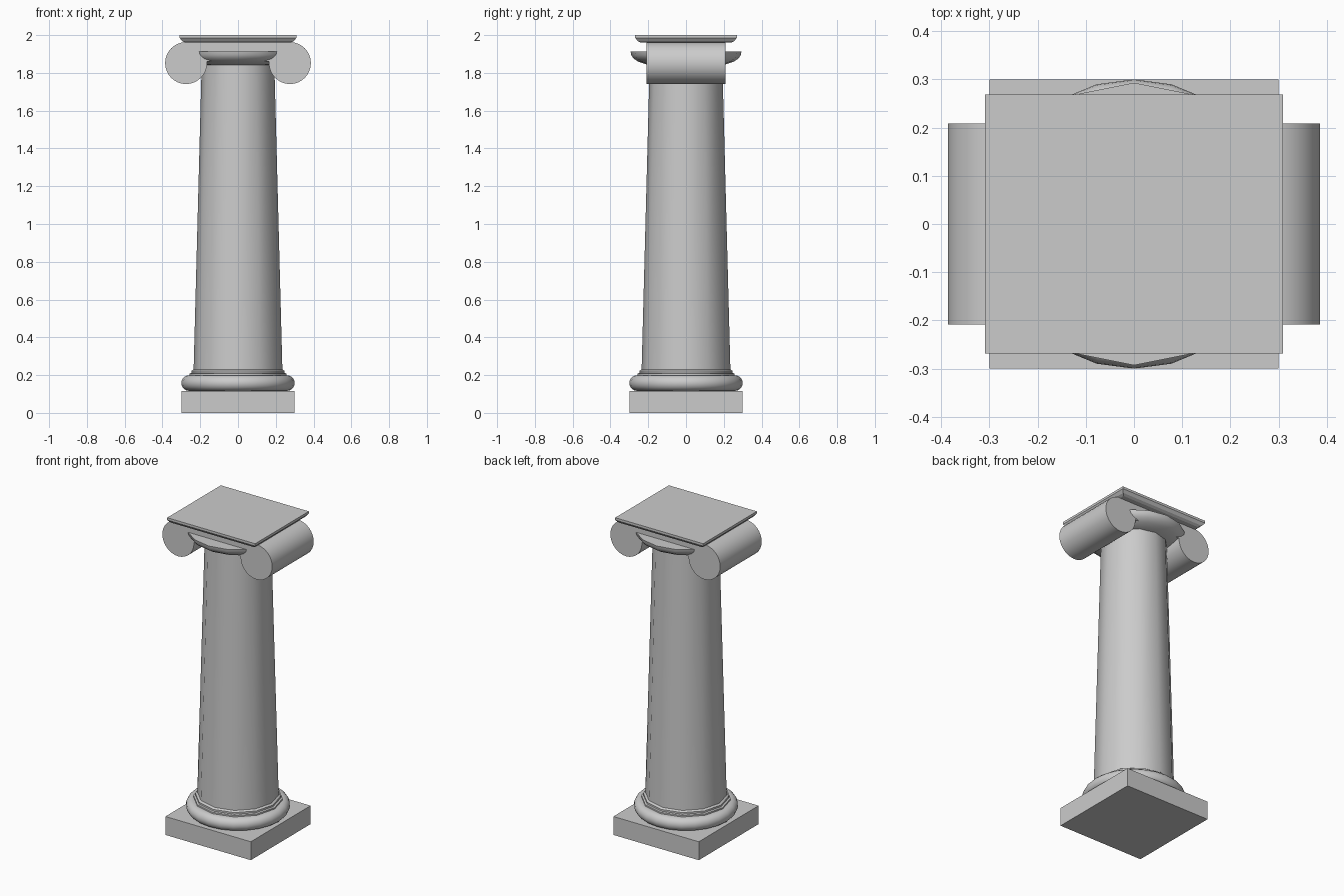
import bpy
from math import cos, sin, pi, radians

if "Cube" in bpy.data.objects:
    bpy.data.objects.remove(bpy.data.objects["Cube"])


def make(name, verts, faces, smooth=None):
    mesh = bpy.data.meshes.new(name)
    mesh.from_pydata(verts, [], faces)
    obj = bpy.data.objects.new(name, mesh)
    bpy.context.collection.objects.link(obj)
    if smooth:
        bpy.ops.object.select_all(action='DESELECT')
        obj.select_set(True)
        bpy.context.view_layer.objects.active = obj
        bpy.ops.object.shade_smooth_by_angle(angle=radians(smooth))
    return obj


def stack(name, rings, smooth=None):
    """Closed solid from a list of equal-sized vertex rings."""
    n = len(rings[0])
    verts = [v for ring in rings for v in ring]
    faces = [tuple(range(n))[::-1], tuple(range(len(verts) - n, len(verts)))]
    for k in range(len(rings) - 1):
        for i in range(n):
            j = (i + 1) % n
            faces.append((k * n + i, k * n + j, (k + 1) * n + j, (k + 1) * n + i))
    return make(name, verts, faces, smooth)


def turned(name, profile, n, smooth=35):
    return stack(name, [[(r * cos(2 * pi * i / n), r * sin(2 * pi * i / n), z)
                         for i in range(n)] for r, z in profile], smooth)


def block(name, levels):
    return stack(name, [[(-x, -y, z), (x, -y, z), (x, y, z), (-x, y, z)]
                        for x, y, z in levels])


# Base: square plinth and round moulding
block("plinth", [(0.3, 0.3, 0), (0.3, 0.3, 0.117)])
moulding = [(0.26 + 0.04 * cos(a), 0.158 + 0.041 * sin(a))
            for a in [-pi / 2 + pi * i / 10 for i in range(11)]]
turned("base_moulding", moulding, 24)

# Tapered twelve-sided shaft with stepped foot
turned("shaft", [(0.258, 0.195), (0.258, 0.208), (0.247, 0.211), (0.247, 0.222),
                 (0.235, 0.23), (0.192, 1.86)], 12)

# Bowl-shaped cushion under the scrolls
turned("cushion", [(0.17, 1.838), (0.21, 1.845), (0.25, 1.858), (0.278, 1.876),
                   (0.29, 1.895), (0.293, 1.912)], 16)

# Scroll cylinders lying along y, joined by a flat band
for side, label in ((-1, "left"), (1, "right")):
    ring = [(side * 0.275 + 0.111 * cos(2 * pi * i / 32),
             1.852 + 0.111 * sin(2 * pi * i / 32)) for i in range(32)]
    stack("scroll_" + label, [[(x, y, z) for x, z in ring] for y in (0.208, -0.208)], 35)
block("scroll_band", [(0.275, 0.208, 1.86), (0.275, 0.208, 1.963)])

# Top slab with sloped underside
block("top_slab", [(0.28, 0.24, 1.96), (0.295, 0.255, 1.968),
                   (0.309, 0.269, 1.985), (0.309, 0.269, 2.0)])
